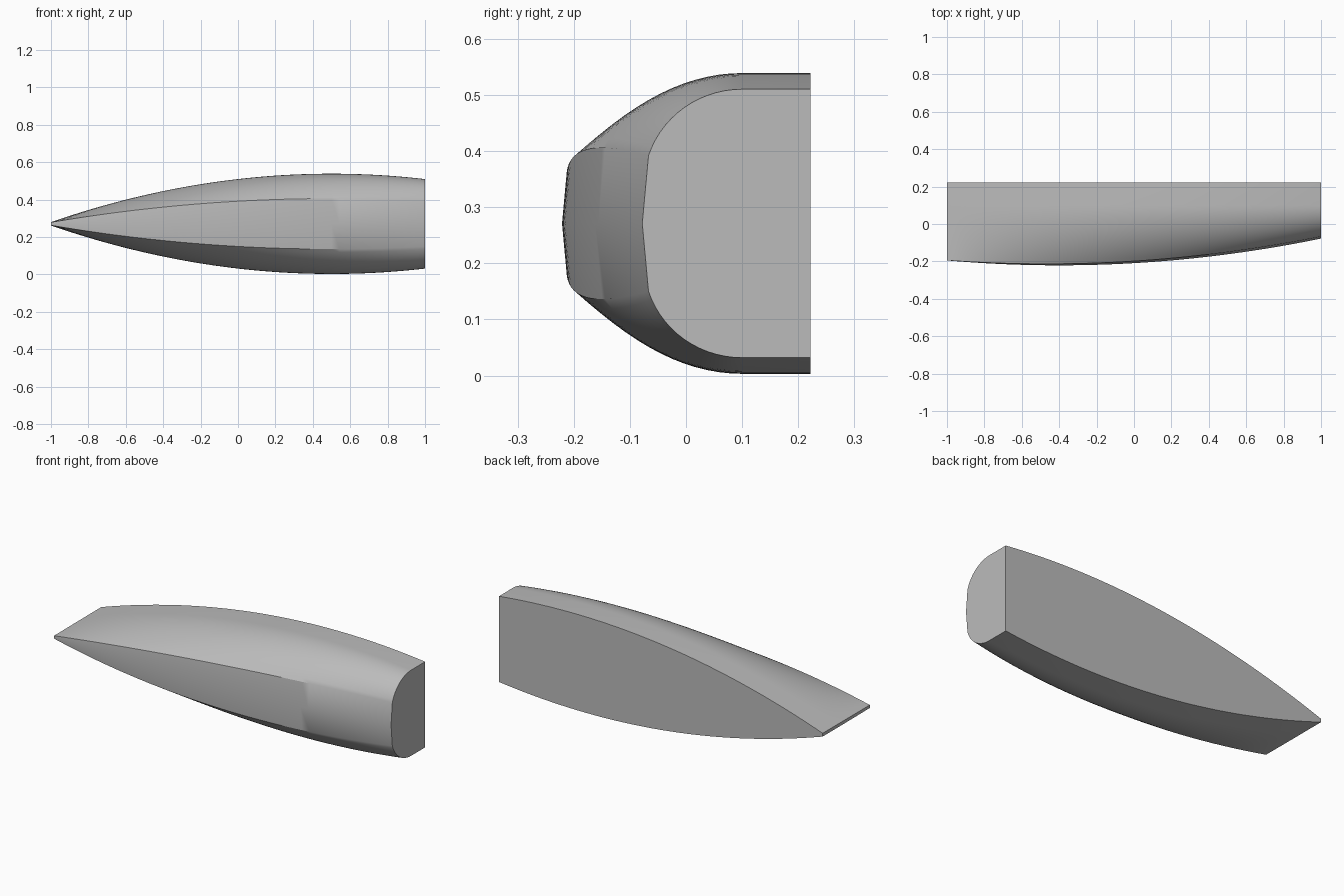
import bpy
import bmesh
import math

cube = bpy.data.objects.get("Cube")
if cube:
    bpy.data.objects.remove(cube, do_unlink=True)

MID, DECK, BILGE = 0.271, 0.222, 0.1
STATIONS, ARC = 48, 14

# Plain grey hull paint
grey = bpy.data.materials.new("hull grey")
grey.use_nodes = True
colour = (0.5, 0.5, 0.5, 1)
grey.diffuse_color = colour
grey.node_tree.nodes["Principled BSDF"].inputs["Base Color"].default_value = colour


def half_section(x):
    """Keel, chine, rounded bilge and straight topside as (y, half width)."""
    beam = 0.268 - 0.115 * (x - 0.5) ** 2
    chine = 0.135 - 0.0564 * (x - 0.5) ** 2
    keel = -0.221 + 0.073 * (x + 0.4) ** 2
    chine_y = keel + 0.092 * chine
    start = math.radians(18 + 45 * min(1, (1 - x) / 1.2))
    a = (BILGE - chine_y) / math.cos(start)
    b = (beam - chine) / (1 - math.sin(start))
    points = [(keel, 0)]
    for i in range(ARC + 1):
        t = start + (math.pi / 2 - start) * i / ARC
        points.append((BILGE - a * math.cos(t), beam - b * (1 - math.sin(t))))
    points.append((DECK, beam))
    return points


# Hull lofted through mirrored cross-sections from bow to transom
bm = bmesh.new()
rings = []
for s in range(STATIONS + 1):
    x = -1 + 2 * s / STATIONS
    half = half_section(x)
    ring = [(y, w) for y, w in reversed(half)] + [(y, -w) for y, w in half[1:]]
    rings.append([bm.verts.new((x, y, MID + w)) for y, w in ring])

for r0, r1 in zip(rings, rings[1:]):
    n = len(r0)
    for i in range(n):
        j = (i + 1) % n
        bm.faces.new((r0[i], r0[j], r1[j], r1[i]))

# Bow and transom caps
bm.faces.new(rings[0])
bm.faces.new(rings[-1])
bmesh.ops.recalc_face_normals(bm, faces=bm.faces)

mesh = bpy.data.meshes.new("hull")
bm.to_mesh(mesh)
bm.free()
mesh.materials.append(grey)
hull = bpy.data.objects.new("hull", mesh)
bpy.context.collection.objects.link(hull)

bpy.ops.object.select_all(action="DESELECT")
hull.select_set(True)
bpy.context.view_layer.objects.active = hull
bpy.ops.object.shade_smooth_by_angle(angle=math.radians(30))
